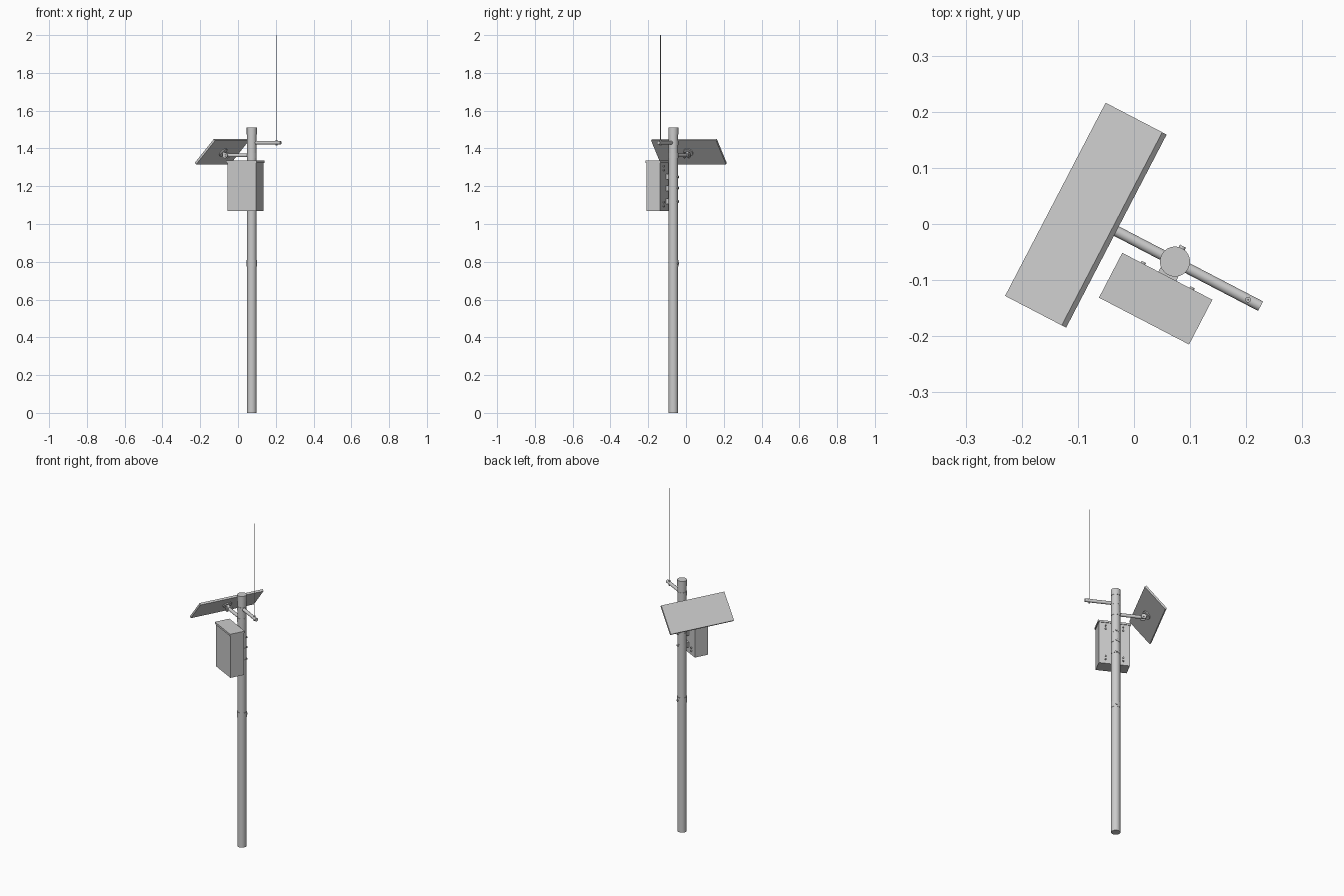
import bpy, bmesh, math
from mathutils import Matrix, Vector

if "Cube" in bpy.data.objects:
    bpy.data.objects.remove(bpy.data.objects["Cube"])

# Local frame: pole is the origin axis, +x runs along the antenna arm, -y faces the box
FRAME = Matrix.Translation((0.073, -0.067, 0)) @ Matrix.Rotation(math.radians(-27.5), 4, 'Z')


def finish(name, bm, smooth=True):
    bm.transform(FRAME)
    bmesh.ops.recalc_face_normals(bm, faces=bm.faces)
    mesh = bpy.data.meshes.new(name)
    bm.to_mesh(mesh)
    bm.free()
    ob = bpy.data.objects.new(name, mesh)
    bpy.context.collection.objects.link(ob)
    if smooth:
        bpy.ops.object.select_all(action='DESELECT')
        ob.select_set(True)
        bpy.context.view_layer.objects.active = ob
        bpy.ops.object.shade_smooth_by_angle(angle=math.radians(35))
    return ob


def rod(name, a, b, r, sides=32):
    a, b = Vector(a), Vector(b)
    d = b - a
    m = Matrix.Translation((a + b) / 2) @ d.to_track_quat('Z', 'Y').to_matrix().to_4x4()
    bm = bmesh.new()
    bmesh.ops.create_cone(bm, cap_ends=True, segments=sides, radius1=r, radius2=r,
                          depth=d.length, matrix=m)
    return finish(name, bm)


def block(name, centre, size, tilt=0):
    m = (Matrix.Translation(centre) @ Matrix.Rotation(math.radians(tilt), 4, 'Y')
         @ Matrix.Diagonal((*size, 1)))
    bm = bmesh.new()
    bmesh.ops.create_cube(bm, size=1, matrix=m)
    return finish(name, bm, False)


# Two-piece pole with joint collar and top cap
rod("lower_pole", (0, 0, 0), (0, 0, 0.79), 0.0252)
rod("upper_pole", (0, 0, 0.79), (0, 0, 1.505), 0.0248)
rod("pole_collar", (0, 0, 0.775), (0, 0, 0.81), 0.0268)
rod("pole_cap", (0, 0, 1.475), (0, 0, 1.512), 0.0268)

# Equipment box with overhanging lid
block("box_body", (0, -0.0745, 1.198), (0.172, 0.082, 0.256))
block("box_lid", (0, -0.0745, 1.329), (0.181, 0.09, 0.012))

# Bolts on the back of the box
for x in (-0.049, 0.049):
    for z in (1.095, 1.115, 1.285, 1.305):
        rod("box_bolt", (x, -0.036, z), (x, -0.026, z), 0.0045, 12)

# Pole clamps with screws at the back, and spacers holding the box
for z in (1.12, 1.19, 1.25):
    rod("clamp_band", (0, 0, z - 0.008), (0, 0, z + 0.008), 0.0262)
    block("box_spacer", (0, -0.029, z), (0.036, 0.016, 0.03))
for z in (0.79, 1.12, 1.19, 1.25):
    rod("clamp_screw", (0, 0.02, z), (0, 0.031, z), 0.006, 12)

# Antenna arm, socket and whip
rod("antenna_arm", (0.0, 0, 1.43), (0.172, 0, 1.43), 0.0095)
rod("antenna_socket", (0.147, 0, 1.415), (0.147, 0, 1.445), 0.005, 16)
rod("antenna_whip", (0.147, 0, 1.42), (0.147, 0, 2.0), 0.0016, 12)
for z in (1.363, 1.43):
    rod("arm_band", (0, 0, z - 0.013), (0, 0, z + 0.013), 0.0262)

# Panel arm with hinge knuckle
rod("panel_arm", (0.0, 0, 1.363), (-0.152, 0, 1.363), 0.0095)
rod("hinge_pin", (-0.153, -0.02, 1.363), (-0.153, 0.02, 1.363), 0.006, 16)
for y in (-0.013, 0.013):
    rod("hinge_ear", (-0.153, y - 0.003, 1.363), (-0.153, y + 0.003, 1.363), 0.015, 24)

# Tilted solar panel and its backing disc
TILT = -48
n = Vector((math.sin(math.radians(TILT)), 0, math.cos(math.radians(TILT))))
centre = Vector((-0.179, 0, 1.382))
block("solar_panel", centre, (0.17, 0.388, 0.012), TILT)
hinge = Vector((-0.153, 0, 1.363))
foot = hinge + n * (centre - hinge).dot(n)
rod("panel_backing", foot - n * 0.012, foot - n * 0.004, 0.026, 24)
rod("panel_stem", hinge, foot - n * 0.005, 0.01, 24)
